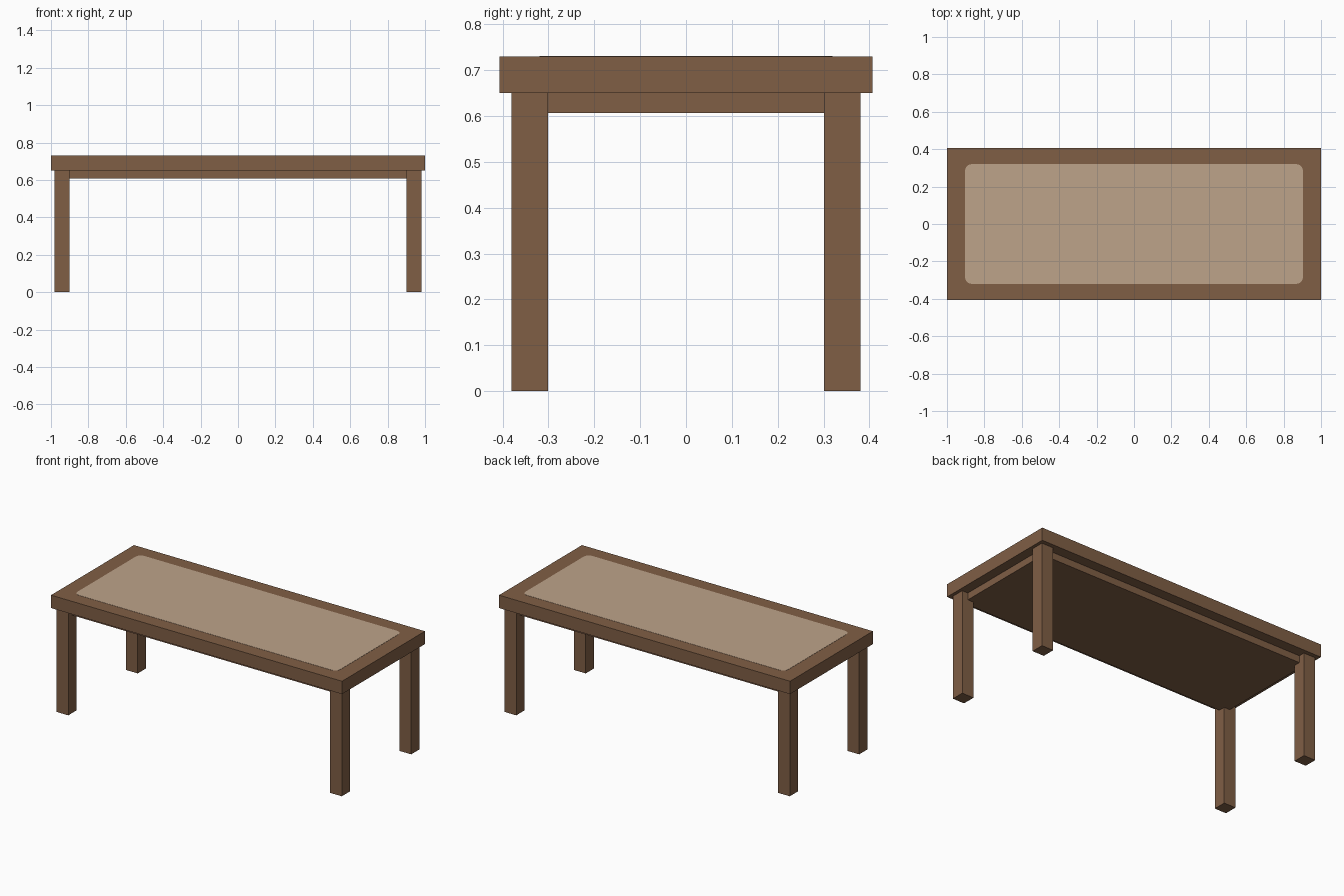
import bpy, bmesh, math

if "Cube" in bpy.data.objects:
    bpy.data.objects.remove(bpy.data.objects["Cube"])


def material(name, rgb):
    m = bpy.data.materials.new(name)
    m.diffuse_color = (*rgb, 1.0)
    m.use_nodes = True
    m.node_tree.nodes["Principled BSDF"].inputs["Base Color"].default_value = m.diffuse_color
    return m


wood = material("brown wood", (0.216, 0.114, 0.060))
inlay = material("pale tan inlay", (0.509, 0.366, 0.254))


def add_object(name, bm, mat):
    mesh = bpy.data.meshes.new(name)
    bmesh.ops.recalc_face_normals(bm, faces=bm.faces)
    bm.to_mesh(mesh)
    bm.free()
    mesh.materials.append(mat)
    obj = bpy.data.objects.new(name, mesh)
    bpy.context.collection.objects.link(obj)
    return obj


def box(name, x0, x1, y0, y1, z0, z1, mat):
    bm = bmesh.new()
    bmesh.ops.create_cube(bm, size=1.0)
    for v in bm.verts:
        v.co = (x1 if v.co.x > 0 else x0,
                y1 if v.co.y > 0 else y0,
                z1 if v.co.z > 0 else z0)
    return add_object(name, bm, mat)


# Tabletop slab
box("tabletop", -1.0, 1.0, -0.407, 0.407, 0.65, 0.73, wood)

# Solid apron block under the top, running into the middle of the legs
box("apron", -0.94, 0.94, -0.342, 0.342, 0.607, 0.65, wood)

# Four square legs
for sx, side in ((-1, "left"), (1, "right")):
    for sy, end in ((-1, "front"), (1, "back")):
        xs = sorted((sx * 0.90, sx * 0.98))
        ys = sorted((sy * 0.301, sy * 0.381))
        box(f"{end}_{side}_leg", *xs, *ys, 0.0, 0.65, wood)

# Pale rounded panel on the tabletop, a very thin plate
HX, HY, R, STEPS = 0.903, 0.32, 0.035, 6
bm = bmesh.new()
ring = []
for i, (sx, sy) in enumerate(((1, 1), (-1, 1), (-1, -1), (1, -1))):
    for k in range(STEPS + 1):
        a = math.pi / 2 * (i + k / STEPS)
        ring.append(bm.verts.new((sx * (HX - R) + R * math.cos(a),
                                  sy * (HY - R) + R * math.sin(a), 0.729)))
face = bm.faces.new(ring)
top = bmesh.ops.extrude_face_region(bm, geom=[face])["geom"]
for v in top:
    if isinstance(v, bmesh.types.BMVert):
        v.co.z = 0.7312
add_object("top_inlay", bm, inlay)
